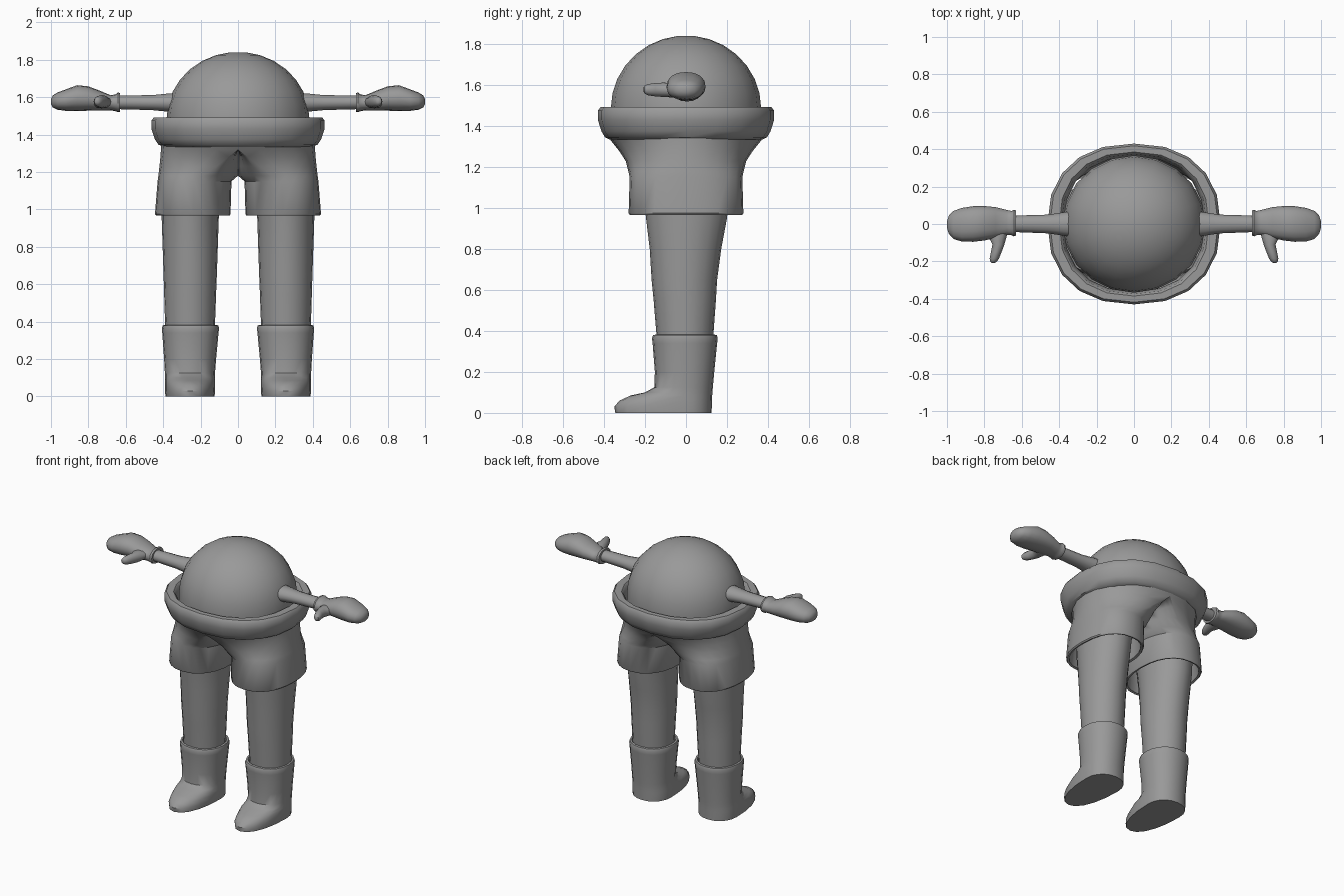
import bpy, bmesh, math

cube = bpy.data.objects.get("Cube")
if cube:
    bpy.data.objects.remove(cube, do_unlink=True)

grey = bpy.data.materials.new("plain_grey")
grey.use_nodes = True
grey.diffuse_color = (0.32, 0.32, 0.32, 1)
grey.node_tree.nodes["Principled BSDF"].inputs["Base Color"].default_value = (0.32, 0.32, 0.32, 1)


def power(value, p):
    return math.copysign(abs(value) ** (2 / p), value)


def oval(axis, w, u0, u1, v0, v1, mid=None, p=2.0, n=20):
    """Oval at w along an axis, spanning u0..u1 and v0..v1; mid shifts its widest line."""
    cu, ru = (u0 + u1) / 2, (u1 - u0) / 2
    cv = (v0 + v1) / 2 if mid is None else mid
    points = []
    for i in range(n):
        a = math.tau * i / n
        u = cu + ru * power(math.cos(a), p)
        s = power(math.sin(a), p)
        v = cv + s * (v1 - cv if s > 0 else cv - v0)
        points.append({"x": (w, u, v), "y": (u, w, v), "z": (u, v, w)}[axis])
    return points


def loft(name, rings, caps=True, loop=False, mirror=False, angle=40):
    """Skin a row of rings; loop joins the last ring to the first."""
    bm = bmesh.new()
    rows = [[bm.verts.new(p) for p in ring] for ring in rings]
    pairs = list(zip(rows, rows[1:])) + ([(rows[-1], rows[0])] if loop else [])
    for a, b in pairs:
        for i in range(len(a)):
            j = (i + 1) % len(a)
            bm.faces.new((a[i], a[j], b[j], b[i]))
    if caps:
        bm.faces.new(rows[0])
        bm.faces.new(rows[-1])
    bmesh.ops.recalc_face_normals(bm, faces=bm.faces)
    if mirror:  # drop faces lying on the centre plane
        inner = [f for f in bm.faces if all(abs(v.co.x) < 0.001 for v in f.verts)]
        bmesh.ops.delete(bm, geom=inner, context="FACES")
    mesh = bpy.data.meshes.new(name)
    bm.to_mesh(mesh)
    bm.free()
    mesh.materials.append(grey)
    obj = bpy.data.objects.new(name, mesh)
    bpy.context.collection.objects.link(obj)
    bpy.ops.object.select_all(action="DESELECT")
    obj.select_set(True)
    bpy.context.view_layer.objects.active = obj
    bpy.ops.object.shade_smooth_by_angle(angle=math.radians(angle))
    if mirror:
        mod = obj.modifiers.new("Mirror", "MIRROR")
        mod.merge_threshold = 0.001
    return obj


# Domed belly
dome = [oval("z", 1.4, -.38, .38, -.365, .365)]
for k in range(8):
    a = math.radians(12 * k)
    r = max(math.cos(a), 0.02)
    dome.append(oval("z", 1.485 + .357 * math.sin(a), -.382 * r, .382 * r, -.367 * r, .367 * r))
loft("belly_dome", dome)

# Thick rounded waistband
band = [(.39, .375, 1.335), (.425, .395, 1.345), (.445, .413, 1.375), (.463, .43, 1.43),
        (.463, .43, 1.475), (.45, .418, 1.492), (.40, .385, 1.492), (.388, .374, 1.48),
        (.375, .36, 1.40)]
loft("waistband", [oval("z", z, -x, x, -y, y, p=2.3) for x, y, z in band], caps=False, loop=True)


# Shorts: each leg opening blends upward into half of the hip outline
def shorts_ring(z, t, hip_x, hip_y, x0, x1, y):
    ring = []
    for i, (px, py, _) in enumerate(oval("z", z, x0, x1, -y, y, p=2.3, n=24)):
        a = math.tau * i / 24
        hx, hy = max(0, hip_x * math.cos(a)), hip_y * math.sin(a)
        x = px + (hx - px) * t
        ring.append((0 if x < 0.012 and t > 0 else x, py + (hy - py) * t, z))
    return ring


shorts = [shorts_ring(1.12, 0, .4, .3, .06, .41, .25),
          shorts_ring(.972, 0, .4, .3, .06, .425, .262),
          shorts_ring(.967, 0, .4, .3, .045, .438, .275),
          shorts_ring(.975, 0, .4, .3, .04, .444, .28),
          shorts_ring(1.15, 0, .4, .3, .035, .43, .275),
          shorts_ring(1.18, .15, .425, .29, .01, .426, .28),
          shorts_ring(1.23, .45, .42, .30, 0, .42, .29),
          shorts_ring(1.28, .75, .415, .33, 0, .415, .32),
          shorts_ring(1.32, .95, .412, .36, 0, .412, .35),
          shorts_ring(1.36, 1, .41, .39, 0, .41, .38)]
loft("shorts", shorts, caps=False, mirror=True)

# Legs
legs = [(1.1, .09, .41, -.21, .215), (.95, .103, .408, -.195, .20), (.8, .108, .403, -.177, .172),
        (.65, .113, .398, -.168, .152), (.55, .117, .395, -.158, .146), (.33, .125, .388, -.14, .13)]
loft("legs", [oval("z", *r) for r in legs], mirror=True)

# Boots with a rolled cuff and a forward toe
boots = [(0, .125, .388, -.345, .125), (.03, .123, .39, -.35, .126), (.06, .124, .39, -.325, .127),
         (.085, .124, .39, -.27, .128), (.1, .124, .39, -.20, .129), (.125, .123, .391, -.155, .131),
         (.2, .117, .395, -.152, .138), (.34, .104, .405, -.163, .152), (.365, .101, .407, -.166, .155),
         (.38, .106, .403, -.16, .15), (.382, .118, .392, -.147, .137), (.365, .126, .386, -.137, .127)]
loft("boots", [oval("z", *r, mid=-.01, p=2.15) for r in boots], mirror=True)

# Arms
arms = [(.3, -.075, .075, 1.515, 1.625), (.38, -.062, .062, 1.522, 1.62), (.46, -.05, .05, 1.53, 1.612),
        (.64, -.043, .045, 1.535, 1.61)]
loft("arms", [oval("x", *r, n=14) for r in arms], mirror=True)

# Mitten hands with a cuff lip at the wrist
hands = [(.632, -.045, .05, 1.535, 1.61), (.63, -.062, .072, 1.522, 1.622),
         (.642, -.066, .076, 1.52, 1.625), (.655, -.06, .07, 1.525, 1.615),
         (.68, -.06, .075, 1.53, 1.61), (.74, -.075, .09, 1.53, 1.635), (.80, -.088, .096, 1.528, 1.658),
         (.86, -.095, .095, 1.525, 1.664), (.92, -.094, .086, 1.527, 1.642), (.965, -.08, .07, 1.533, 1.625),
         (.99, -.052, .045, 1.545, 1.61), (1.0, -.02, .015, 1.565, 1.59)]
loft("mittens", [oval("x", *r, n=16, p=2.2) for r in hands], mirror=True)

# Thumbs pointing forward
thumbs = [(-.03, .67, .79, 1.54, 1.605), (-.07, .682, .775, 1.54, 1.61), (-.11, .693, .757, 1.542, 1.612),
          (-.15, .708, .765, 1.545, 1.61), (-.185, .722, .772, 1.55, 1.605),
          (-.203, .735, .768, 1.56, 1.597), (-.208, .745, .76, 1.57, 1.588)]
loft("thumbs", [oval("y", *r, n=12) for r in thumbs], mirror=True)
